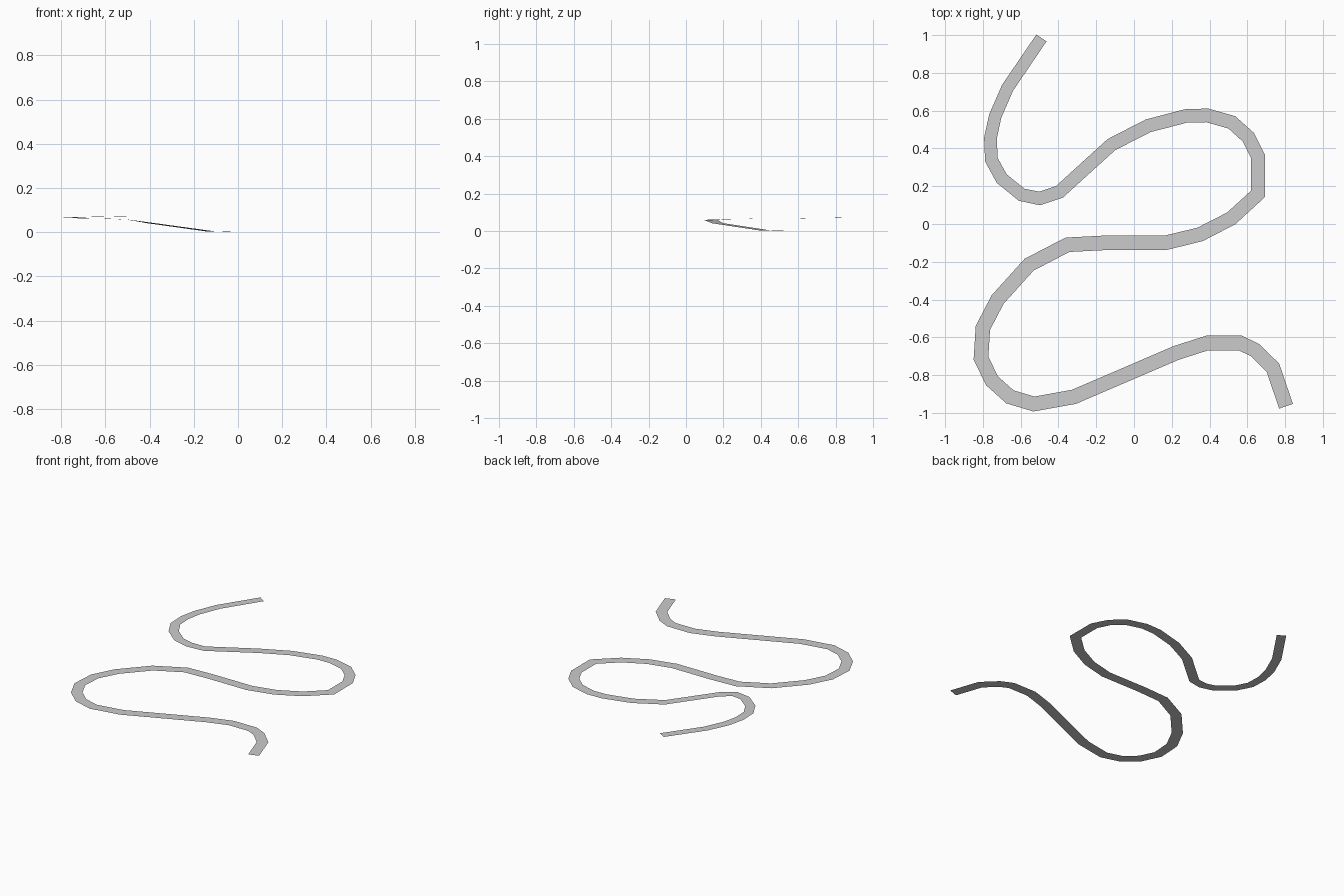
import bpy
import bmesh
from mathutils import Vector

# Remove only the default object
default_object = bpy.data.objects.get("Cube")
if default_object:
    bpy.data.objects.remove(default_object, do_unlink=True)


def flat_material(name, colour):
    """One plain colour for both the viewport and the render."""
    material = bpy.data.materials.new(name)
    material.use_nodes = True
    material.diffuse_color = colour
    shader = material.node_tree.nodes["Principled BSDF"]
    shader.inputs["Base Color"].default_value = colour
    return material


# Centre line of the winding strip, from the raised back end to the front end
CENTRE_LINE = [
    (-.49, .985), (-.67, .72), (-.735, .57), (-.76, .455), (-.755, .34),
    (-.7, .24), (-.595, .155), (-.5, .135), (-.395, .17), (-.12, .42),
    (.075, .52), (.275, .572), (.388, .575), (.518, .538), (.605, .46),
    (.657, .357), (.657, .16), (.515, .03), (.35, -.055), (.165, -.1),
    (-.16, -.1), (-.352, -.11), (-.555, -.215), (-.722, -.4),
    (-.8, -.55), (-.81, -.71), (-.752, -.83), (-.657, -.915),
    (-.53, -.953), (-.318, -.915), (.225, -.682), (.388, -.63),
    (.562, -.63), (.64, -.667), (.735, -.76), (.805, -.965),
]

# Heights of the raised stretch; every later point lies on the ground
RAISED_HEIGHTS = [.073, .069, .067, .066, .065, .063, .061, .057, .041, .003]

BACK_WIDTH, FRONT_WIDTH = .065, .077
WIDENING_STEPS = 20


def strip_width(index):
    """The strip widens gently along its back half."""
    blend = min(index / WIDENING_STEPS, 1)
    return BACK_WIDTH + (FRONT_WIDTH - BACK_WIDTH) * blend


def side_normal(start, end):
    """Horizontal unit vector pointing to the left of a segment."""
    direction = (end - start).normalized()
    return Vector((-direction.y, direction.x))


def mitre_offset(points, index):
    """Offset from the centre line to the edge, mitred at each bend."""
    before = points[max(index - 1, 0)]
    here = points[index]
    after = points[min(index + 1, len(points) - 1)]
    normals = []
    if index > 0:
        normals.append(side_normal(before, here))
    if index < len(points) - 1:
        normals.append(side_normal(here, after))
    mitre = sum(normals, Vector((0, 0))).normalized()
    return mitre * (strip_width(index) / 2) / mitre.dot(normals[0])


def build_strip(name, path, heights, material):
    """Thin open ribbon made of one quad per path segment."""
    points = [Vector(point) for point in path]
    mesh = bpy.data.meshes.new(name)
    bm = bmesh.new()
    previous = None
    for index, point in enumerate(points):
        height = heights[index] if index < len(heights) else 0
        offset = mitre_offset(points, index)
        left = bm.verts.new((*(point + offset), height))
        right = bm.verts.new((*(point - offset), height))
        if previous:
            bm.faces.new((previous[0], previous[1], right, left))
        previous = (left, right)
    bm.normal_update()
    bm.to_mesh(mesh)
    bm.free()
    mesh.materials.append(material)
    strip = bpy.data.objects.new(name, mesh)
    bpy.context.collection.objects.link(strip)
    return strip


# Winding strip
grey = flat_material("light grey", (.6, .6, .6, 1))
build_strip("winding_path", CENTRE_LINE, RAISED_HEIGHTS, grey)
